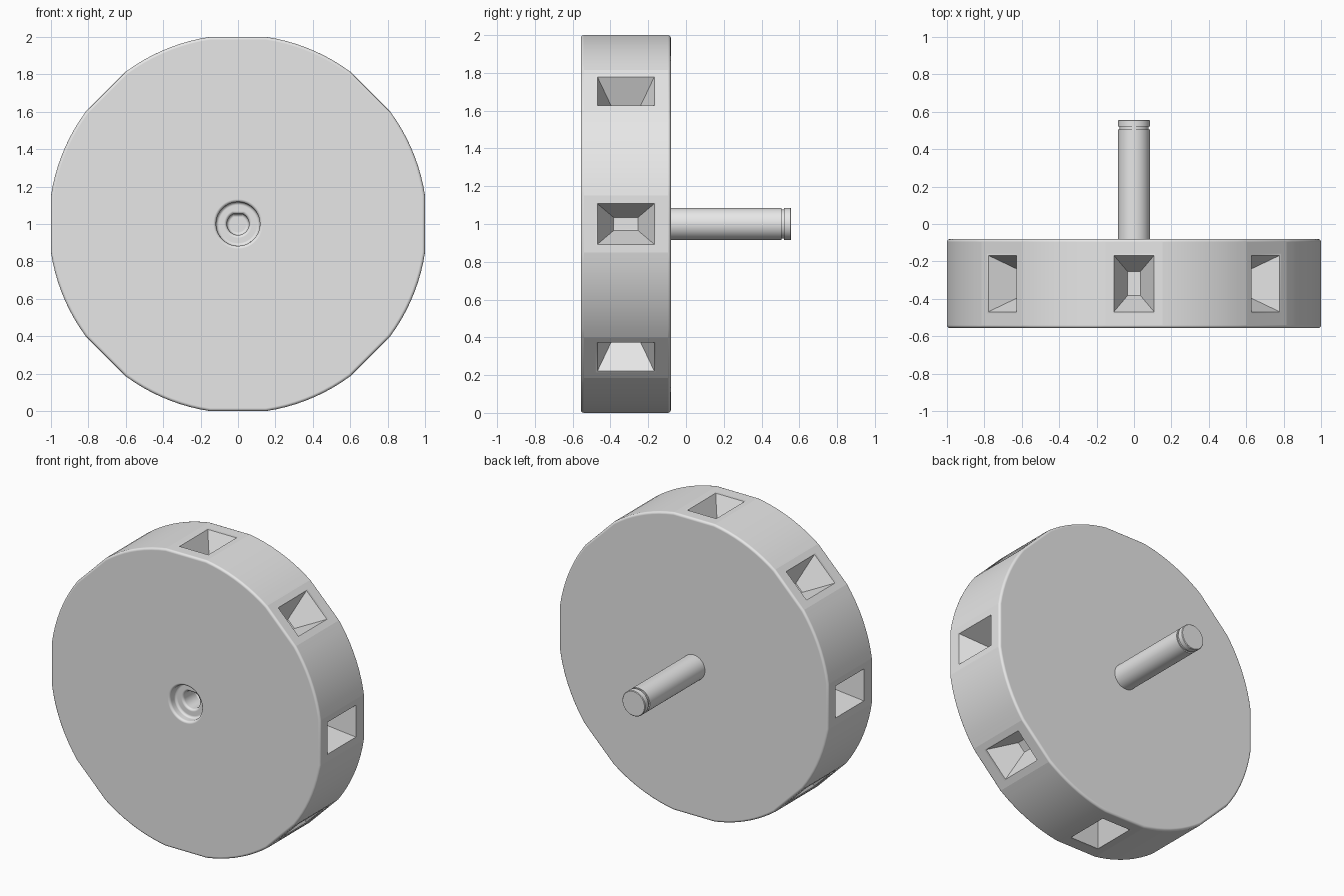
import bpy, bmesh, math
from mathutils import Vector

if "Cube" in bpy.data.objects:
    bpy.data.objects.remove(bpy.data.objects["Cube"])

FRONT, BACK = -0.557, -0.08      # wheel faces along y
MID_Z = 1.0                      # axle height
FLAT = math.radians(8.6)         # half angle of each rim flat
ARC_STEPS = 9
RADIUS = 1 / math.cos(FLAT)

grey = bpy.data.materials.new("plain grey")
grey.use_nodes = True
grey.diffuse_color = (0.8, 0.8, 0.8, 1)
grey.node_tree.nodes["Principled BSDF"].inputs["Base Color"].default_value = (0.8, 0.8, 0.8, 1)


def make_object(name, bm):
    bmesh.ops.recalc_face_normals(bm, faces=bm.faces)
    mesh = bpy.data.meshes.new(name)
    bm.to_mesh(mesh)
    bm.free()
    mesh.materials.append(grey)
    obj = bpy.data.objects.new(name, mesh)
    bpy.context.collection.objects.link(obj)
    bpy.ops.object.select_all(action='DESELECT')
    bpy.context.view_layer.objects.active = obj
    obj.select_set(True)
    bpy.ops.object.shade_smooth_by_angle(angle=math.radians(32))
    return obj


def polar(r, a, y):
    return Vector((r * math.cos(a), y, MID_Z + r * math.sin(a)))


def inset(bm, face):
    bmesh.ops.inset_individual(bm, faces=[face], thickness=0.01)


# Wheel: round disc with eight flats on its rim
bm = bmesh.new()
angles = []
for k in range(8):
    start = k * math.pi / 4 + FLAT
    span = math.pi / 4 - 2 * FLAT
    angles += [start + span * i / ARC_STEPS for i in range(ARC_STEPS + 1)]
front = [bm.verts.new(polar(RADIUS, a, FRONT)) for a in angles]
back = [bm.verts.new(polar(RADIUS, a, BACK)) for a in angles]
n = len(angles)
front_face = bm.faces.new(front)
back_face = bm.faces.new(back[::-1])
sides = [bm.faces.new((front[i], back[i], back[(i + 1) % n], front[(i + 1) % n])) for i in range(n)]
bmesh.ops.recalc_face_normals(bm, faces=bm.faces)

# Rounded rim edges and crisp borders of the flats
weight = bm.edges.layers.float.new("bevel_weight_edge")
for e in list(front_face.edges) + list(back_face.edges):
    e[weight] = 1.0
flats = sides[ARC_STEPS::ARC_STEPS + 1]
for f in flats:
    for e in f.edges:
        if e[weight] == 0:
            e.smooth = False

# Tapered rectangular pocket in every flat: (half width, y from, y to, depth)
for k, f in enumerate(flats):
    a = (k + 1) * math.pi / 4
    out = Vector((math.cos(a), 0, math.sin(a)))
    along = Vector((-math.sin(a), 0, math.cos(a)))
    for half, y0, y1, depth in ((0.11, -0.472, -0.165, 0), (0.032, -0.38, -0.257, 0.195)):
        inset(bm, f)
        centre = f.calc_center_median()
        for v in f.verts:
            side = 1 if (v.co - centre).dot(along) > 0 else -1
            y = y0 if v.co.y < centre.y else y1
            v.co = Vector((0, y, MID_Z)) + out * (1 - depth) + along * half * side
        if depth == 0:
            for e in f.edges:
                e[weight] = 0.4

# Stepped bore in the front: (radius, y, height of the flat on top)
step = 2 * math.pi / n
for r, y, top in ((0.117, FRONT, 1), (0.117, FRONT + 0.06, 1),
                  (0.059, FRONT + 0.06, 0.053), (0.059, FRONT + 0.2, 0.053)):
    inset(bm, front_face)
    ring = sorted(front_face.verts,
                  key=lambda v: (math.atan2(v.co.z - MID_Z, v.co.x) + 0.001 + step / 2) % (2 * math.pi))
    for i, v in enumerate(ring):
        v.co = polar(r, (i + 0.5) * step, y)
        v.co.z = min(v.co.z, MID_Z + top)

wheel = make_object("wheel", bm)
bevel = wheel.modifiers.new("rounded edges", 'BEVEL')
bevel.limit_method = 'WEIGHT'
bevel.width = 0.018
bevel.segments = 3
bevel.harden_normals = True

# Shaft: turned rod with a narrow groove near its end
bm = bmesh.new()
profile = [(0.085, BACK - 0.03), (0.085, 0.505), (0.077, 0.505),
           (0.077, 0.52), (0.085, 0.52), (0.085, 0.553), (0.081, 0.557)]
SIDES = 48
rings = [[bm.verts.new(polar(r, 2 * math.pi * i / SIDES, y)) for i in range(SIDES)] for r, y in profile]
for a, b in zip(rings, rings[1:]):
    for i in range(SIDES):
        j = (i + 1) % SIDES
        bm.faces.new((a[i], a[j], b[j], b[i]))
bm.faces.new(rings[0])
bm.faces.new(rings[-1])
make_object("shaft", bm)
